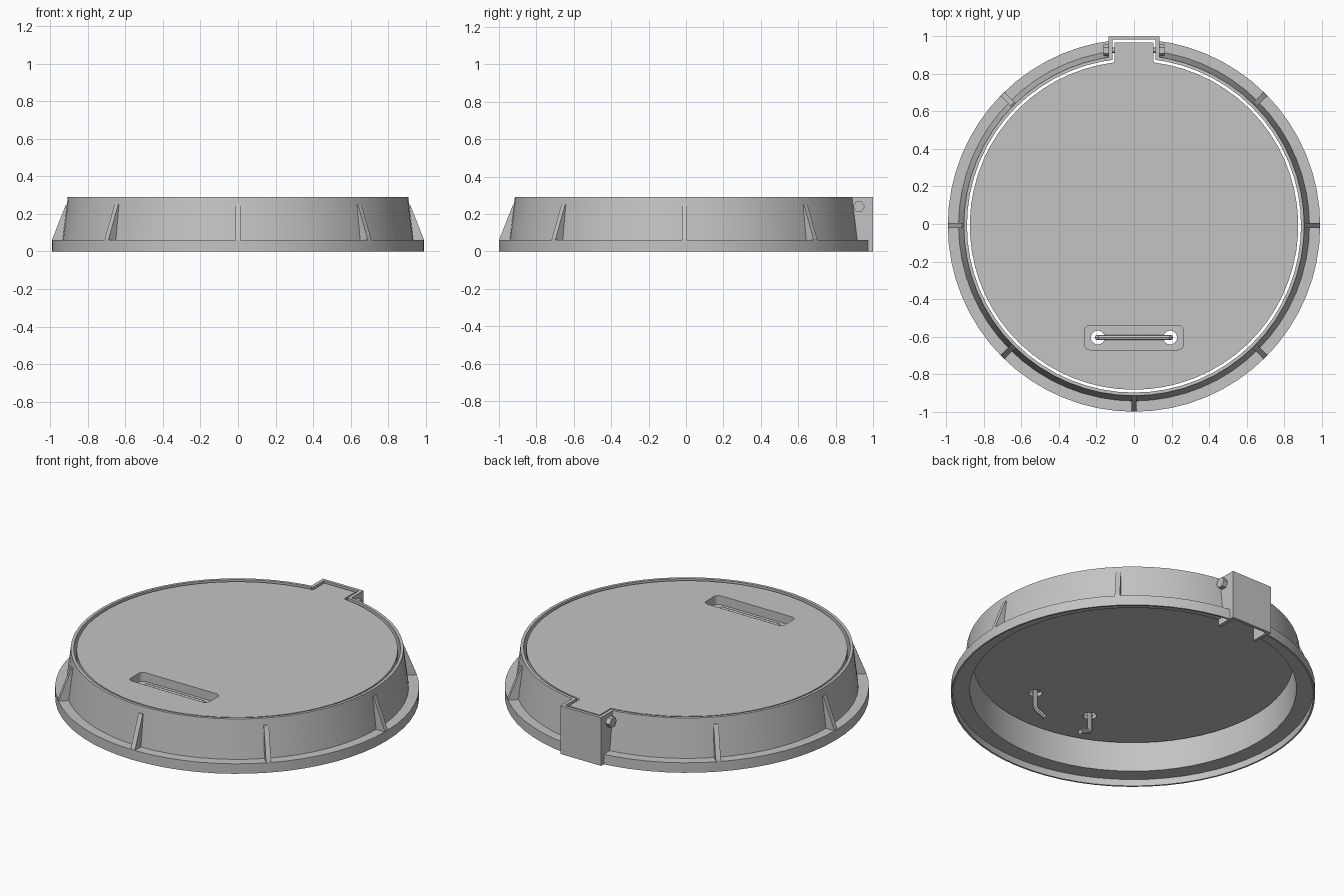
import bpy, bmesh, math
from mathutils import Matrix, Vector

if "Cube" in bpy.data.objects:
    bpy.data.objects.remove(bpy.data.objects["Cube"])

CY = -0.008          # centre of the round parts in y
SEG = 64

iron = bpy.data.materials.new("cast_iron_grey")
iron.diffuse_color = (0.55, 0.55, 0.55, 1)
iron.use_nodes = True
iron.node_tree.nodes["Principled BSDF"].inputs["Base Color"].default_value = iron.diffuse_color


def finish(name, bm):
    bmesh.ops.recalc_face_normals(bm, faces=bm.faces)
    me = bpy.data.meshes.new(name)
    bm.to_mesh(me)
    bm.free()
    ob = bpy.data.objects.new(name, me)
    bpy.context.collection.objects.link(ob)
    me.materials.append(iron)
    return ob


def activate(ob):
    bpy.ops.object.select_all(action='DESELECT')
    ob.select_set(True)
    bpy.context.view_layer.objects.active = ob


def smooth(ob):
    activate(ob)
    bpy.ops.object.shade_smooth_by_angle(angle=math.radians(30))


def prism(name, pts, z0, z1):
    """Extrude an xy outline from z0 to z1."""
    bm = bmesh.new()
    face = bm.faces.new([bm.verts.new((x, y, z0)) for x, y in pts])
    ext = bmesh.ops.extrude_face_region(bm, geom=[face])
    vs = [v for v in ext['geom'] if isinstance(v, bmesh.types.BMVert)]
    bmesh.ops.translate(bm, verts=vs, vec=(0, 0, z1 - z0))
    return finish(name, bm)


def lathe(name, profile):
    bm = bmesh.new()
    rings = []
    for i in range(SEG):
        a = 2 * math.pi * i / SEG
        rings.append([bm.verts.new((r * math.cos(a), CY + r * math.sin(a), z)) for r, z in profile])
    n = len(profile)
    for i in range(SEG):
        p, q = rings[i], rings[(i + 1) % SEG]
        for j in range(n):
            k = (j + 1) % n
            bm.faces.new((p[j], q[j], q[k], p[k]))
    return finish(name, bm)


def cylinder(name, radius, length, centre, axis, sides):
    bm = bmesh.new()
    bmesh.ops.create_cone(bm, cap_ends=True, segments=sides, radius1=radius, radius2=radius, depth=length)
    rot = Vector((0, 0, 1)).rotation_difference(Vector(axis)).to_matrix().to_4x4()
    bmesh.ops.transform(bm, matrix=Matrix.Translation(centre) @ rot, verts=bm.verts)
    return finish(name, bm)


def rect(x, y0, y1):
    return [(-x, y0), (x, y0), (x, y1), (-x, y1)]


def cut(ob, cutter):
    m = ob.modifiers.new("cut", 'BOOLEAN')
    m.operation = 'DIFFERENCE'
    m.solver = 'EXACT'
    m.object = cutter
    activate(ob)
    bpy.ops.object.modifier_apply(modifier=m.name)
    bpy.data.objects.remove(cutter)


# Frame: flange with a downturned lip and a tapered wall
frame = lathe("frame_ring", [(0.89, 0.04), (0.89, 0.29), (0.907, 0.29), (0.935, 0.06),
                             (0.992, 0.06), (0.992, 0.0), (0.982, 0.0), (0.982, 0.04)])
cut(frame, prism("channel_cutter", rect(0.125, 0.7, 1.2), -0.5, 0.5))
smooth(frame)

# Hinge housing: U-shaped box at the back
prism("hinge_housing", [(-0.135, 0.875), (-0.115, 0.875), (-0.115, 0.982), (0.115, 0.982),
                        (0.115, 0.875), (0.135, 0.875), (0.135, 1.0), (-0.135, 1.0)], 0, 0.29)

# Ribs around the wall, none at the hinge
for k in range(8):
    if k == 2:
        continue
    bm = bmesh.new()
    prof = [(0.9, 0.05), (0.99, 0.05), (0.99, 0.065), (0.917, 0.25), (0.9, 0.25)]
    sides = [[bm.verts.new((r, t, z)) for r, z in prof] for t in (-0.014, 0.014)]
    for s in sides:
        bm.faces.new(s)
    for j in range(len(prof)):
        i = (j + 1) % len(prof)
        bm.faces.new((sides[0][j], sides[0][i], sides[1][i], sides[1][j]))
    bmesh.ops.transform(bm, matrix=Matrix.Translation((0, CY, 0)) @ Matrix.Rotation(k * math.pi / 4, 4, 'Z'),
                        verts=bm.verts)
    finish("rib_%d" % k, bm)

# Cover: disc with a hinge tab
R, TAB = 0.875, 0.103
half = math.asin(TAB / R)
outline = []
for i in range(SEG + 1):
    a = math.pi / 2 + half + (2 * math.pi - 2 * half) * i / SEG
    outline.append((R * math.cos(a), CY + R * math.sin(a)))
outline += [(TAB, 0.967), (-TAB, 0.967)]
cover = prism("cover_plate", outline, 0.21, 0.285)

# Handle recess and the two holes through its floor
HY = -0.605
rounded = []
for cx, cy, a0 in ((1, 1, 0), (-1, 1, 90), (-1, -1, 180), (1, -1, 270)):
    for i in range(5):
        a = math.radians(a0 + 22.5 * i)
        rounded.append((cx * 0.235 + 0.028 * math.cos(a), HY + cy * 0.037 + 0.028 * math.sin(a)))
cut(cover, prism("recess_cutter", rounded, 0.232, 0.4))
for s in (-1, 1):
    cut(cover, cylinder("hole_cutter", 0.037, 0.4, (s * 0.193, HY, 0.2), (0, 0, 1), 16))
smooth(cover)

# Lifting handle: bent rod with inward feet
cu = bpy.data.curves.new("lifting_handle", 'CURVE')
cu.dimensions = '3D'
cu.bevel_depth = 0.014
cu.bevel_resolution = 2
cu.use_fill_caps = True
left = [(-0.125, 0.085), (-0.185, 0.11), (-0.195, 0.122), (-0.195, 0.235), (-0.185, 0.245)]
path = left + [(-x, z) for x, z in reversed(left)]
sp = cu.splines.new('POLY')
sp.points.add(len(path) - 1)
for p, (x, z) in zip(sp.points, path):
    p.co = (x, HY, z, 1)
handle = bpy.data.objects.new("lifting_handle", cu)
bpy.context.collection.objects.link(handle)
cu.materials.append(iron)
activate(handle)
bpy.ops.object.convert(target='MESH')
smooth(bpy.context.view_layer.objects.active)

# Hinge pin with hexagonal heads
smooth(cylinder("hinge_pin", 0.015, 0.27, (0, 0.925, 0.24), (1, 0, 0), 12))
for s, side in ((-1, "left"), (1, "right")):
    cylinder("bolt_head_" + side, 0.031, 0.03, (s * 0.148, 0.925, 0.24), (1, 0, 0), 6)
